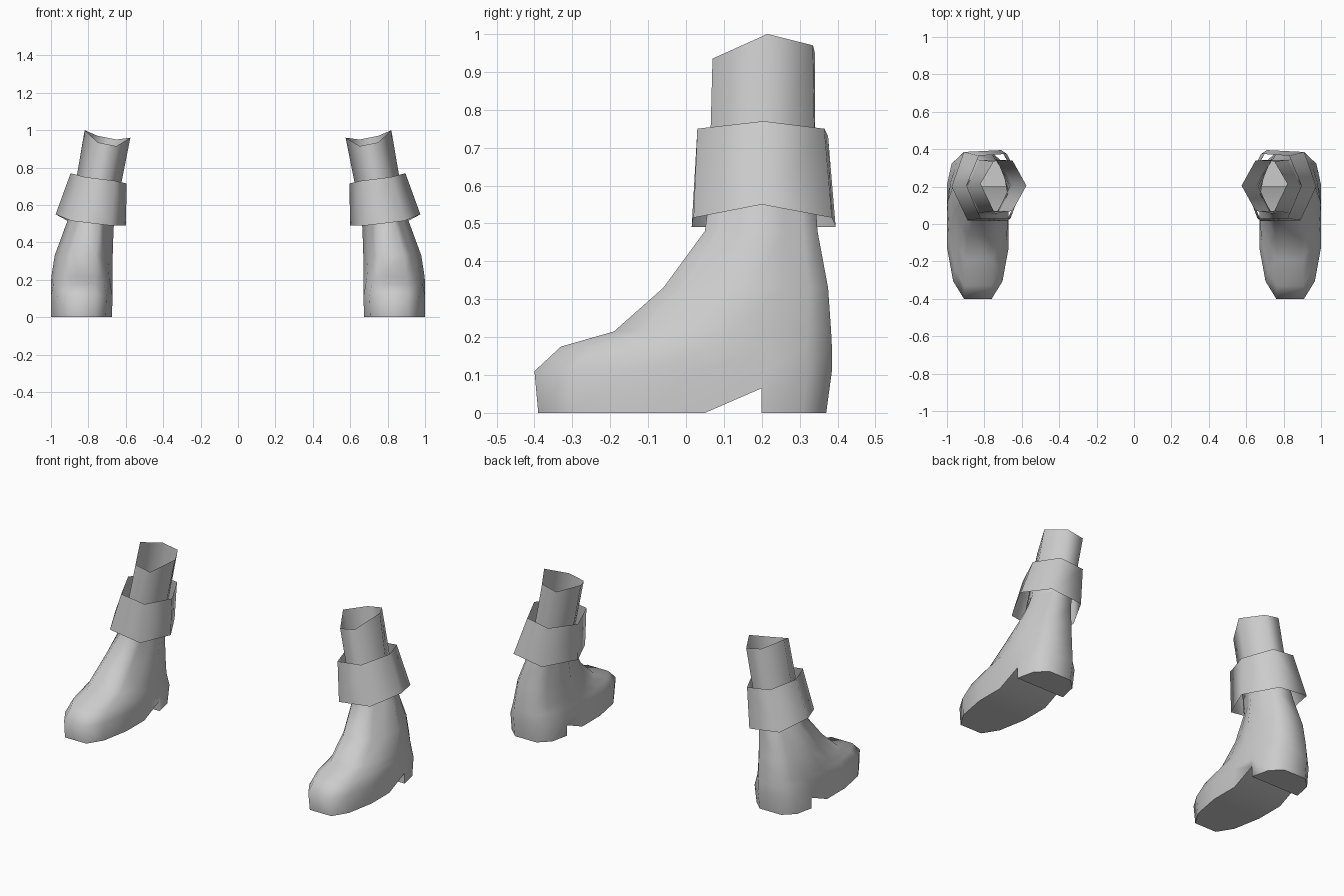
import bpy, bmesh, math

if "Cube" in bpy.data.objects:
    bpy.data.objects.remove(bpy.data.objects["Cube"])

grey = bpy.data.materials.new("light_grey")
grey.diffuse_color = (0.6, 0.6, 0.6, 1)
grey.use_nodes = True
grey.node_tree.nodes["Principled BSDF"].inputs["Base Color"].default_value = grey.diffuse_color


def finish(name, bm, side, angle):
    """Mirror for the left side, fix normals and make a smooth object."""
    for v in bm.verts:
        v.co.x *= side
    bmesh.ops.remove_doubles(bm, verts=bm.verts, dist=0.002)
    bmesh.ops.recalc_face_normals(bm, faces=bm.faces)
    me = bpy.data.meshes.new(name)
    bm.to_mesh(me)
    bm.free()
    me.materials.append(grey)
    ob = bpy.data.objects.new(name, me)
    bpy.context.collection.objects.link(ob)
    bpy.ops.object.select_all(action='DESELECT')
    ob.select_set(True)
    bpy.context.view_layer.objects.active = ob
    bpy.ops.object.shade_smooth_by_angle(angle=math.radians(angle))


def loft(bm, rings):
    """Join rings of points with quads; return the vertices ring by ring."""
    rows = [[bm.verts.new(p) for p in ring] for ring in rings]
    n = len(rows[0])
    for a, b in zip(rows, rows[1:]):
        for i in range(n):
            j = (i + 1) % n
            bm.faces.new((a[i], a[j], b[j], b[i]))
    return rows


# Outline stations from toe to heel: (t, half width) for the foot, t for the ankle
FOOT = [(0, .45), (.12, .8), (.35, 1), (.579, 1), (.776, 1), (.776, 1), (.92, .85), (1, .45)]
ANKLE_T = [0, .12, .3, .5, .7, .7, .87, 1]

# Boot rings: z, front y, back y, inner x, outer x, blend from foot to ankle outline
BOOT = [
    (0.00, -.39, .37, .675, 1.0, 0),
    (0.11, -.40, .385, .67, 1.0, 0),
    (0.175, -.33, .385, .67, 1.0, .3),
    (0.215, -.19, .383, .67, .998, .5),
    (0.33, -.06, .375, .67, .98, .7),
    (0.48, .05, .347, .665, .925, .9),
    (0.56, .06, .342, .655, .895, 1),
]


def boot_ring(z, front, back, x0, x1, blend):
    cx, hw = (x0 + x1) / 2, (x1 - x0) / 2
    half = []
    for (t, w), ta in zip(FOOT, ANKLE_T):
        wa = 1 - .6 * abs(ta - .5) / .5
        t, w = t + (ta - t) * blend, w + (wa - w) * blend
        half.append((w * hw, front + (back - front) * t))
    right = [(cx + w, y, z) for w, y in half]
    left = [(cx - w, y, z) for w, y in reversed(half)]
    return right + left


def make_boot(name, side):
    bm = bmesh.new()
    rows = loft(bm, [boot_ring(*r) for r in BOOT])
    sole = rows[0]
    n = len(sole)
    # Raised arch in front of the heel block
    for i in (4, n - 5):
        sole[i].co.z = .065
    for i in range(n // 2 - 1):
        bm.faces.new((sole[i], sole[i + 1], sole[n - 2 - i], sole[n - 1 - i]))
    finish(name, bm, side, 62)


# Six-sided open rings, listed from the outer corner round by the back
CUFF = [
    [(.975, .2, .55), (.91, .385, .515), (.71, .395, .49),
     (.6, .2, .49), (.68, .015, .49), (.89, .02, .515)],
    [(.895, .205, .77), (.83, .365, .75), (.68, .375, .73),
     (.595, .205, .715), (.66, .03, .73), (.82, .03, .75)],
]
LEG = [
    [(.895, .2, .56), (.823, .342, .56), (.727, .342, .56),
     (.655, .2, .56), (.727, .06, .56), (.823, .06, .56)],
    [(.82, .215, 1.0), (.75, .335, .97), (.65, .34, .95),
     (.575, .205, .96), (.65, .07, .915), (.75, .07, .935)],
]

for label, side in (("right", 1), ("left", -1)):
    make_boot(label + "_boot", side)
    for part, rings in (("cuff", CUFF), ("leg_tube", LEG)):
        bm = bmesh.new()
        loft(bm, rings)
        finish(f"{label}_{part}", bm, side, 80)
